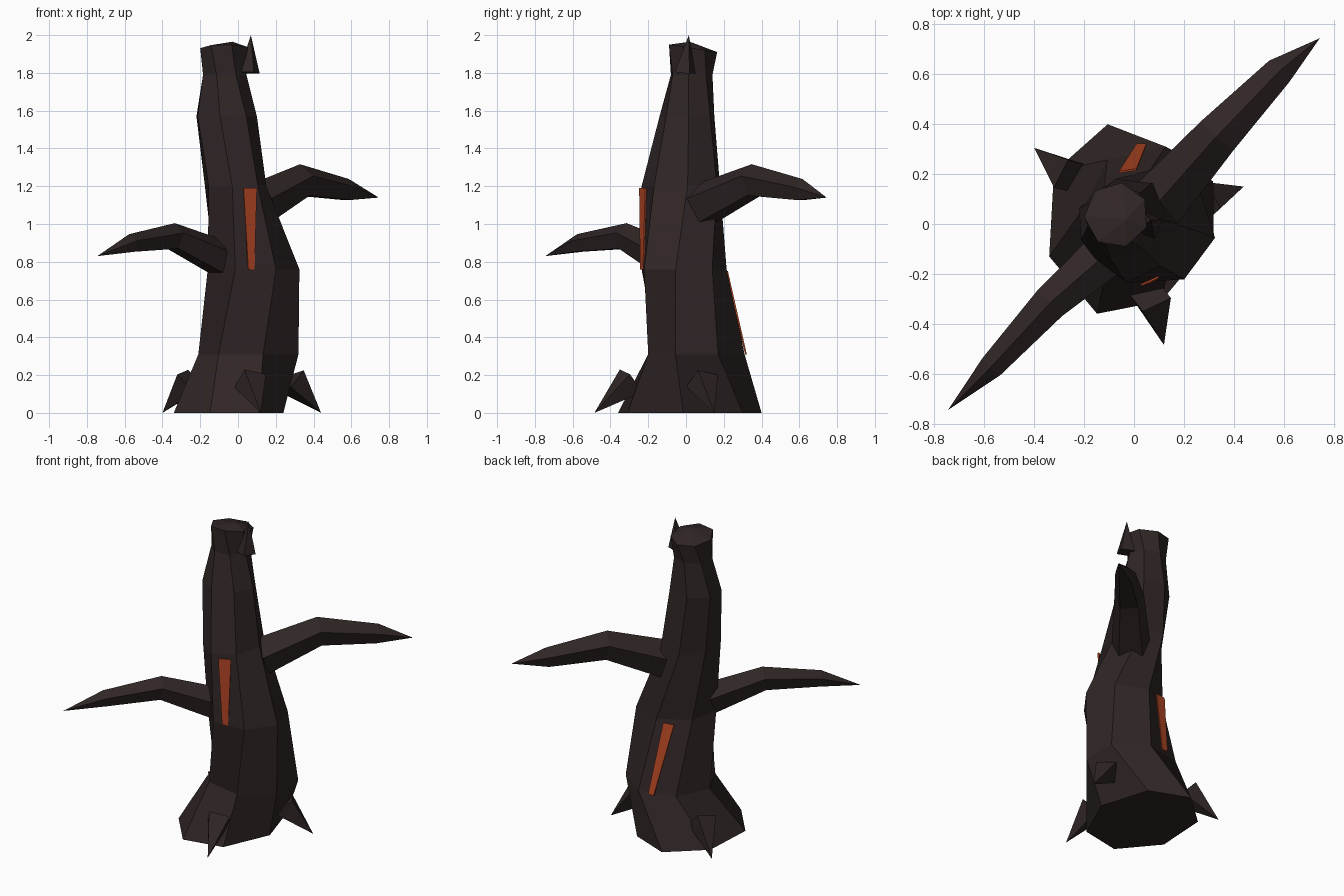
import bpy, math
from mathutils import Vector

if "Cube" in bpy.data.objects:
    bpy.data.objects.remove(bpy.data.objects["Cube"])


def material(name, rgb):
    m = bpy.data.materials.new(name)
    m.diffuse_color = (*rgb, 1)
    m.use_nodes = True
    m.node_tree.nodes["Principled BSDF"].inputs["Base Color"].default_value = m.diffuse_color
    return m


BARK = material("charred bark", (0.029, 0.019, 0.0185))
EMBER = material("ember orange", (0.42, 0.058, 0.017))


def make(name, verts, faces, mat):
    me = bpy.data.meshes.new(name)
    me.from_pydata([tuple(v) for v in verts], [], faces)
    me.materials.append(mat)
    ob = bpy.data.objects.new(name, me)
    bpy.context.collection.objects.link(ob)
    return ob


def loft(name, rings, mat, tip=None):
    """Skin equal rings; close the far end with a flat cap or a pointed tip."""
    n = len(rings[0])
    verts = [v for r in rings for v in r]
    faces = [tuple(reversed(range(n)))]
    for k in range(len(rings) - 1):
        for i in range(n):
            a, b = k * n + i, k * n + (i + 1) % n
            faces.append((a, b, b + n, a + n))
    last = (len(rings) - 1) * n
    if tip is None:
        faces.append(tuple(range(last, last + n)))
    else:
        verts.append(Vector(tip))
        faces += [(last + i, last + (i + 1) % n, len(verts) - 1) for i in range(n)]
    return make(name, verts, faces, mat)


def trunk_ring(z, x0, x1, y0, y1, start, tilt=0):
    """Seven-sided ring stretched to fill the given bounds."""
    ang = [math.radians(start + i * 360 / 7) for i in range(7)]
    c, s = [math.cos(a) for a in ang], [math.sin(a) for a in ang]
    fit = lambda v, vs, a, b: a + (b - a) * (v - min(vs)) / (max(vs) - min(vs))
    return [Vector((fit(p, c, x0, x1), fit(q, s, y0, y1), z + tilt * q))
            for p, q in zip(c, s)]


def limb(name, path, radii, tip, sides, phase=90):
    """Tapered faceted limb following a path to a point."""
    pts = [Vector(p) for p in path] + [Vector(tip)]
    rings = []
    for i, r in enumerate(radii):
        d = (pts[i + 1] - pts[max(i - 1, 0)]).normalized()
        side = d.cross(Vector((0, 0, 1))).normalized()
        up = side.cross(d)
        rings.append([pts[i] + r * (math.cos(a) * side + math.sin(a) * up)
                      for a in (math.radians(phase - k * 360 / sides)
                                for k in range(sides))][::-1])
    return loft(name, rings, BARK, tip)


# Leaning trunk with flared foot and broken top
loft("trunk", [
    trunk_ring(0.00, -0.34, 0.24, -0.36, 0.40, -107),
    trunk_ring(0.31, -0.21, 0.32, -0.20, 0.31, -128),
    trunk_ring(0.76, -0.16, 0.325, -0.235, 0.215, -112),
    trunk_ring(1.20, -0.175, 0.15, -0.235, 0.18, -95),
    trunk_ring(1.57, -0.22, 0.10, -0.14, 0.15, -100),
    trunk_ring(1.79, -0.185, 0.045, -0.08, 0.14, -110),
    trunk_ring(1.93, -0.20, 0.05, -0.09, 0.165, -125, -0.02),
], BARK, tip=(-0.03, 0.02, 1.965))

# Splinter on the broken top
limb("top_splinter", [(0.06, -0.005, 1.80)], [0.06], (0.068, 0.015, 2.0), 4, 45)

# Two bent branches
limb("right_branch", [(0.10, 0.09, 1.10), (0.335, 0.355, 1.225), (0.58, 0.61, 1.177)],
     [0.12, 0.092, 0.062], (0.745, 0.745, 1.14), 5)
limb("left_branch", [(-0.10, -0.11, 0.82), (-0.34, -0.32, 0.93), (-0.57, -0.57, 0.895)],
     [0.10, 0.075, 0.052], (-0.745, -0.745, 0.83), 5)

# Root spurs
for name, base, tip in [
    ("front_root", (0.065, -0.29, 0.17), (0.12, -0.485, 0)),
    ("right_root", (0.28, 0.085, 0.17), (0.44, 0.15, 0)),
    ("back_left_root", (-0.25, 0.19, 0.17), (-0.40, 0.305, 0)),
]:
    limb(name, [base], [0.09], tip, 4, 60)


def crack(name, corners, out):
    """Thin tapered glowing plate."""
    c = [Vector(p) for p in corners]
    o = Vector(out).normalized() * 0.008
    loft(name, [[p - o for p in c], c], EMBER)


# Glowing cracks in the bark
crack("front_crack", [(0.055, -0.243, 0.76), (0.088, -0.228, 0.76),
                      (0.10, -0.216, 1.19), (0.03, -0.248, 1.19)], (0.4, -1, 0))
crack("back_crack", [(0.05, 0.322, 0.31), (0.01, 0.322, 0.31),
                     (-0.06, 0.212, 0.75), (0.01, 0.222, 0.75)], (0, 1, 0.25))
